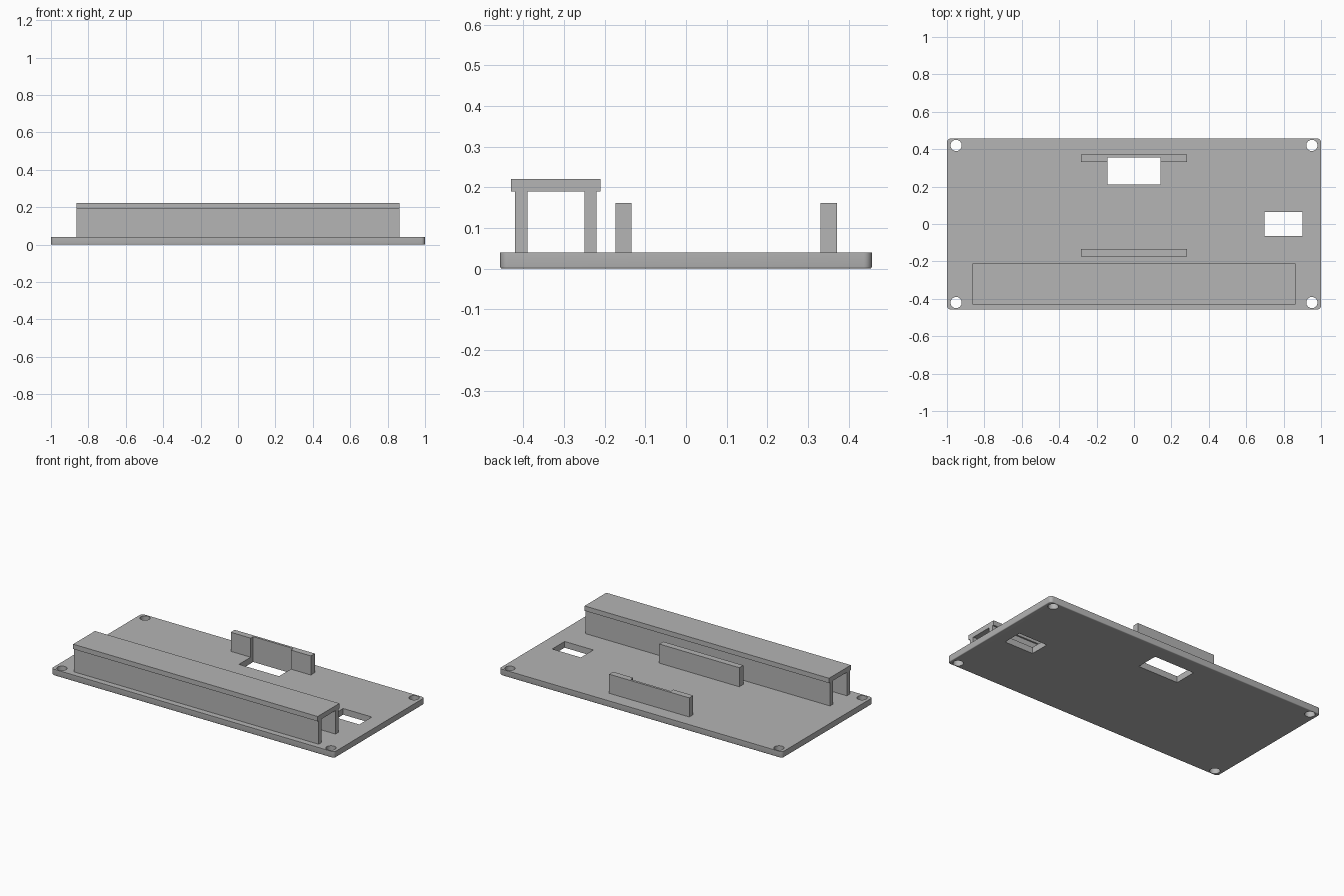
import bpy
import bmesh
from mathutils import Matrix, Vector

default = bpy.data.objects.get("Cube")
if default:
    bpy.data.objects.remove(default, do_unlink=True)

# Single matte grey
grey = bpy.data.materials.new("plain grey")
grey.use_nodes = True
colour = (0.46, 0.46, 0.46, 1)
grey.diffuse_color = colour
grey.node_tree.nodes["Principled BSDF"].inputs["Base Color"].default_value = colour


def finish(name, bm):
    mesh = bpy.data.meshes.new(name)
    bm.to_mesh(mesh)
    bm.free()
    mesh.materials.append(grey)
    obj = bpy.data.objects.new(name, mesh)
    bpy.context.collection.objects.link(obj)
    return obj


def add_box(bm, x, y, z):
    """Add a box spanning the (min, max) pairs."""
    spans = (x, y, z)
    centre = Vector([(a + b) / 2 for a, b in spans])
    size = [b - a for a, b in spans]
    matrix = Matrix.Translation(centre) @ Matrix.Diagonal((*size, 1))
    bmesh.ops.create_cube(bm, size=1, matrix=matrix)


def box(name, x, y, z):
    bm = bmesh.new()
    add_box(bm, x, y, z)
    return finish(name, bm)


def smooth(obj):
    bpy.ops.object.select_all(action="DESELECT")
    bpy.context.view_layer.objects.active = obj
    obj.select_set(True)
    bpy.ops.object.shade_smooth_by_angle(angle=0.6)


def cut(obj, cutter):
    mod = obj.modifiers.new("openings", "BOOLEAN")
    mod.operation = "DIFFERENCE"
    mod.solver = "EXACT"
    mod.object = cutter
    bpy.context.view_layer.objects.active = obj
    bpy.ops.object.modifier_apply(modifier=mod.name)


TOP = 0.04       # top of the base plate
HALF_Y = 0.457

# Base plate: rounded corners and a softened bottom rim
bm = bmesh.new()
add_box(bm, (-1, 1), (-HALF_Y, HALF_Y), (0, TOP))
upright = [e for e in bm.edges if abs(e.verts[0].co.z - e.verts[1].co.z) > 0.01]
bmesh.ops.bevel(bm, geom=upright, offset=0.02, segments=6, profile=0.5,
                affect="EDGES")
rim = [e for e in bm.edges if all(v.co.z < 0.001 for v in e.verts)]
bmesh.ops.bevel(bm, geom=rim, offset=0.005, segments=3, profile=0.5,
                affect="EDGES")
plate = finish("base_plate", bm)

# Openings: two rectangular windows and four corner screw holes
bm = bmesh.new()
add_box(bm, (-0.142, 0.142), (0.212, 0.356), (-0.1, 0.4))
add_box(bm, (0.699, 0.902), (-0.063, 0.063), (-0.1, 0.1))
for x in (-0.951, 0.951):
    for y in (-0.42, 0.42):
        bmesh.ops.create_cone(bm, cap_ends=True, segments=32, radius1=0.03,
                              radius2=0.03, depth=0.3,
                              matrix=Matrix.Translation((x, y, 0)))
cutter = finish("opening_cutter", bm)
cutter.hide_render = True

# Pair of short holder walls; the back one is recessed by the window
wall_x = (-0.283, 0.283)
box("front_holder_wall", wall_x, (-0.174, -0.134), (TOP, 0.162))
back_wall = box("back_holder_wall", wall_x, (0.331, 0.371), (TOP, 0.162))

cut(plate, cutter)
cut(back_wall, cutter)
bpy.data.objects.remove(cutter, do_unlink=True)
smooth(plate)

# Long tunnel: two side walls under an overhanging cap
tunnel_x = (-0.864, 0.864)
box("tunnel_front_wall", tunnel_x, (-0.42, -0.39), (TOP, 0.19))
box("tunnel_back_wall", tunnel_x, (-0.25, -0.22), (TOP, 0.19))
box("tunnel_cap", tunnel_x, (-0.43, -0.21), (0.19, 0.221))
